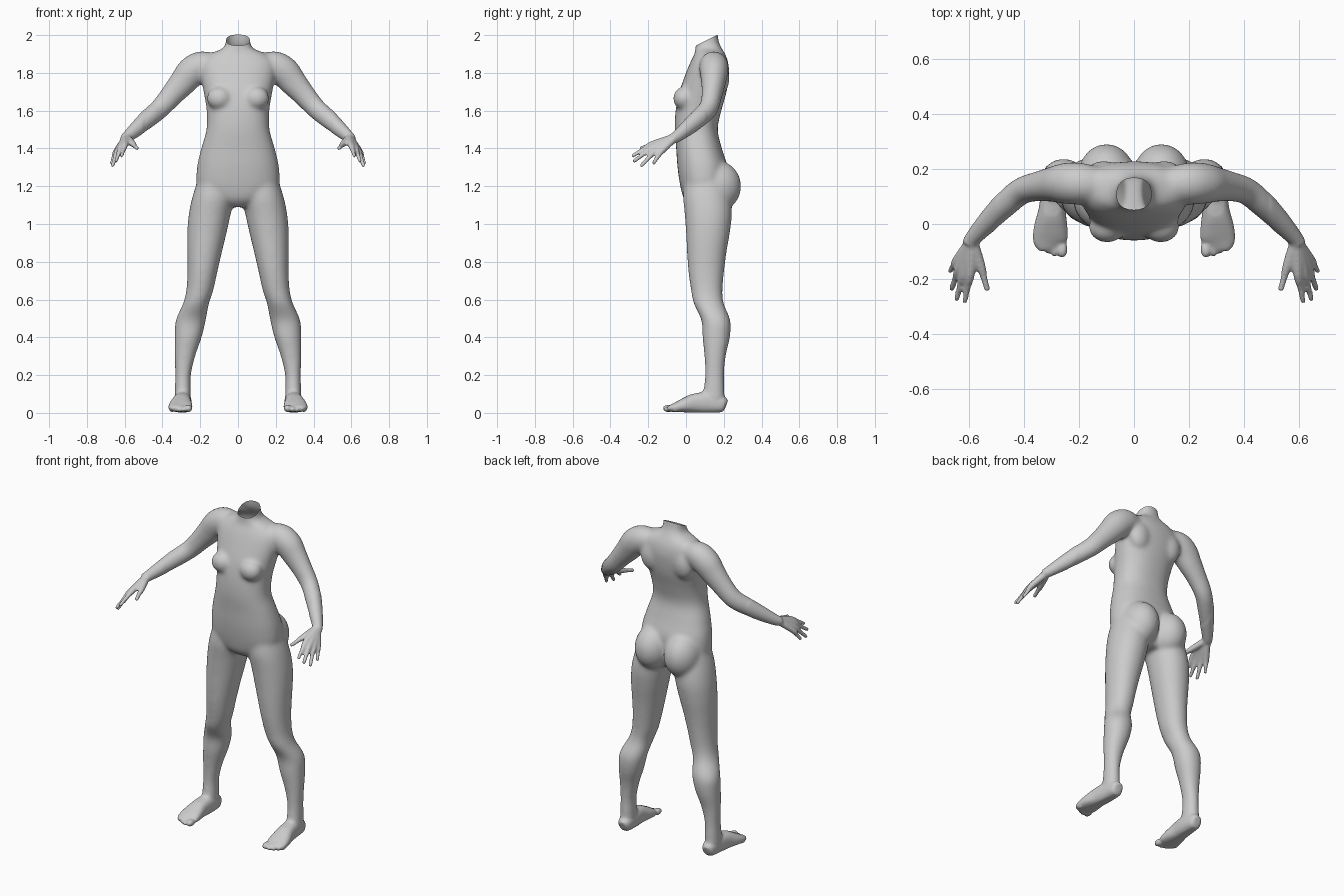
import bpy, bmesh, math
from mathutils import Vector, Matrix

if "Cube" in bpy.data.objects:
    bpy.data.objects.remove(bpy.data.objects["Cube"])

bm = bmesh.new()


def catmull(rows, steps=5):
    """Smoothly interpolate a list of equal-length tuples."""
    out = []
    for i in range(len(rows) - 1):
        p = [rows[max(i - 1, 0)], rows[i], rows[i + 1], rows[min(i + 2, len(rows) - 1)]]
        for s in range(steps):
            t = s / steps
            out.append([0.5 * (2 * b + (c - a) * t + (2 * a - 5 * b + 4 * c - d) * t * t
                               + (3 * b - a - 3 * c + d) * t ** 3) for a, b, c, d in zip(*p)])
    return out + [list(rows[-1])]


def loft(rows, level=False, power=2.0, n=32, side=1):
    """Closed skin through (x, y, z, half width, half depth) sections."""
    rows = catmull(rows)
    rings = []
    for i, (x, y, z, a, b) in enumerate(rows):
        t = Vector(rows[min(i + 1, len(rows) - 1)][:3]) - Vector(rows[max(i - 1, 0)][:3])
        u, v = Vector((1, 0, 0)), Vector((0, 1, 0))
        if not level:
            u = t.cross(Vector((0, 0, 1))).normalized()
            v = u.cross(t).normalized()
        ring = []
        for k in range(n):
            c, s = math.cos(2 * math.pi * k / n), math.sin(2 * math.pi * k / n)
            c = math.copysign(abs(c) ** (2 / power), c)
            s = math.copysign(abs(s) ** (2 / power), s)
            p = Vector((x, y, z)) + u * a * c + v * b * s
            ring.append(bm.verts.new((p.x * side, p.y, p.z)))
        rings.append(ring)
    faces = [bm.faces.new(rings[0]), bm.faces.new(rings[-1][::-1])]
    for r0, r1 in zip(rings, rings[1:]):
        for k in range(n):
            faces.append(bm.faces.new((r0[k], r1[k], r1[(k + 1) % n], r0[(k + 1) % n])))
    bmesh.ops.recalc_face_normals(bm, faces=faces)


def ball(loc, r):
    m = Matrix.Translation(loc) @ Matrix.Diagonal((*r, 1))
    bmesh.ops.create_uvsphere(bm, u_segments=24, v_segments=16, radius=1, matrix=m)


# torso and neck: z, half width, front y, back y
torso = [(1.09, .07, .03, .18), (1.13, .15, -.01, .2), (1.2, .215, -.03, .215),
         (1.3, .217, -.045, .22), (1.4, .195, -.052, .19), (1.5, .167, -.06, .168),
         (1.6, .166, -.055, .187), (1.7, .182, -.035, .215), (1.8, .2, 0, .228),
         (1.86, .195, .025, .222), (1.9, .15, .045, .207), (1.93, .082, .05, .19),
         (1.97, .064, .052, .173), (2.05, .064, .05, .165)]
loft([(0, (f + b) / 2, z, w, (b - f) / 2) for z, w, f, b in torso], True, 2.3, 48)

leg = [(.115, .1, 1.27, .085, .1), (.13, .11, 1.15, .11, .125), (.15, .118, 1.05, .111, .125),
       (.165, .116, .95, .104, .116), (.177, .11, .85, .092, .105), (.188, .107, .75, .08, .095),
       (.202, .11, .65, .072, .084), (.222, .12, .58, .069, .08), (.25, .158, .49, .08, .077),
       (.264, .16, .4, .072, .073), (.281, .154, .3, .055, .057), (.291, .151, .2, .042, .051),
       (.292, .148, .12, .043, .056), (.293, .142, .05, .042, .06)]
foot = [(.29, .213, .04, .02, .025), (.29, .195, .045, .038, .042), (.292, .12, .055, .046, .056),
        (.298, .05, .052, .05, .052), (.303, -.01, .04, .061, .038), (.305, -.06, .028, .063, .024),
        (.3, -.09, .022, .045, .014)]
arm = [(.11, .14, 1.84, .06, .06), (.19, .147, 1.838, .076, .078), (.245, .148, 1.805, .076, .082),
       (.29, .145, 1.752, .066, .074), (.35, .137, 1.683, .055, .062), (.41, .12, 1.615, .05, .055),
       (.465, .075, 1.567, .048, .052), (.53, .01, 1.51, .04, .042), (.585, -.05, 1.462, .03, .031),
       (.598, -.075, 1.452, .03, .026)]
# knuckle, tip, fingertip radius
fingers = [((.597, -.18, 1.422), (.616, -.28, 1.362), .0105),
           ((.62, -.178, 1.405), (.646, -.272, 1.335), .0105),
           ((.636, -.16, 1.39), (.664, -.235, 1.31), .0105),
           ((.645, -.133, 1.382), (.67, -.172, 1.322), .0095),
           ((.558, -.155, 1.426), (.536, -.235, 1.402), .0115)]
toes = [(.262, -.092, .02), (.29, -.096, .015), (.312, -.088, .014), (.333, -.074, .013), (.35, -.055, .013)]

for s in (1, -1):
    loft(leg, True, 2.1, side=s)
    loft(foot, power=2.4, side=s)
    loft(arm, side=s)
    # fingers with their share of the palm
    for k, tip, r in fingers:
        m = [(a + b) / 2 for a, b in zip(k, tip)]
        loft([(.59, -.06, 1.457, .022, .022), (*k, .018, .017), (*m, .0125, .0125), (*tip, r, r)], n=16, side=s)
        ball((tip[0] * s, tip[1], tip[2]), (r, r, r))
    for x, y, r in toes:
        ball((x * s, y, r + .004), (r, r * 1.6, r))
    # breast, buttock and shoulder blade
    ball((.098 * s, -.012, 1.665), (.068, .057, .062))
    ball((.1 * s, .165, 1.2), (.108, .128, .135))
    ball((.11 * s, .18, 1.77), (.07, .05, .09))

# fuse everything into one skin
mesh = bpy.data.meshes.new("body_source")
bm.to_mesh(mesh)
bm.free()
source = bpy.data.objects.new("body_source", mesh)
bpy.context.collection.objects.link(source)
mod = source.modifiers.new("fuse", 'REMESH')
mod.mode = 'VOXEL'
mod.voxel_size = .0065
skin = bpy.data.meshes.new_from_object(source.evaluated_get(bpy.context.evaluated_depsgraph_get()))
bpy.data.objects.remove(source)

# soften the joins, less on hands and feet
bm = bmesh.new()
bm.from_mesh(skin)
large = [v for v in bm.verts if abs(v.co.x) < .5 and v.co.z > .1]
for verts, count in ((large, 24), (bm.verts[:], 3)):
    for _ in range(count):
        bmesh.ops.smooth_vert(bm, verts=verts, factor=.5, use_axis_x=True, use_axis_y=True, use_axis_z=True)
for v in bm.verts:
    v.co.z = max(v.co.z, .003)


def cut(co, no, clear=False):
    bmesh.ops.bisect_plane(bm, geom=bm.verts[:] + bm.edges[:] + bm.faces[:], dist=1e-5,
                           plane_co=co, plane_no=no, clear_outer=clear)


# open slanted neck, then knee and elbow seams
cut((0, .11, 1.974), (0, -.45, .9), True)
elbow, along = Vector((.47, .07, 1.563)), Vector((.18, -.18, -.14))
cut((0, 0, .5), (0, 0, 1))
cut(elbow, along)
cut((-elbow.x, elbow.y, elbow.z), (-along.x, along.y, along.z))


def part(face):
    c = face.calc_center_median()
    end = "left" if c.x > 0 else "right"
    if c.z < .5:
        return end + "_lower_leg"
    if abs(c.x) > .36 and (Vector((abs(c.x), c.y, c.z)) - elbow).dot(along) > 0:
        return end + "_forearm"
    return "torso"


for name in ("torso", "left_forearm", "right_forearm", "left_lower_leg", "right_lower_leg"):
    piece = bm.copy()
    kind = [f for f in piece.faces if part(f) != name]
    bmesh.ops.delete(piece, geom=kind, context='FACES')
    for f in piece.faces:
        f.smooth = True
    me = bpy.data.meshes.new(name)
    piece.to_mesh(me)
    piece.free()
    bpy.context.collection.objects.link(bpy.data.objects.new(name, me))
bm.free()
